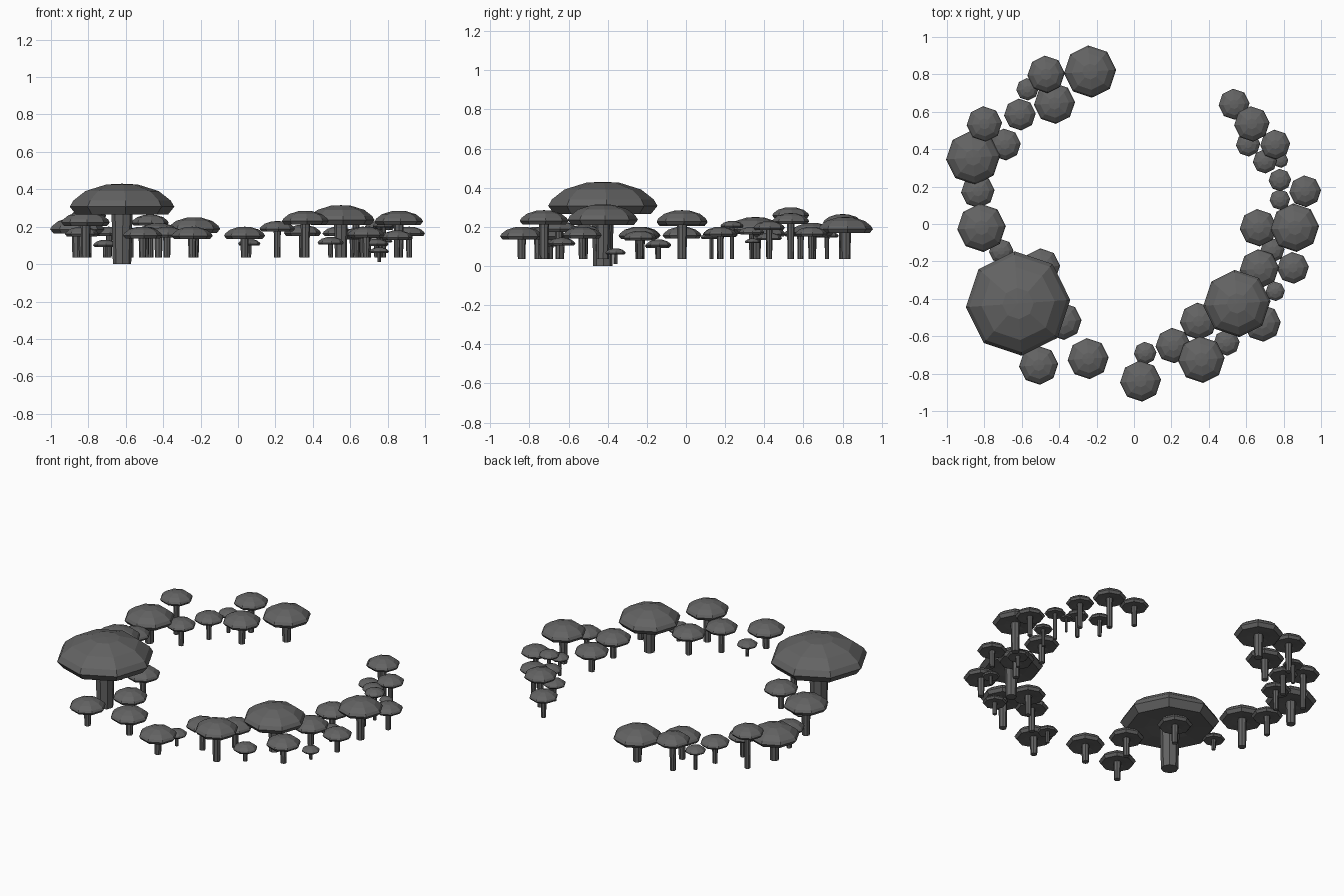
import bpy
import bmesh
import math
from mathutils import Matrix

SIDES = 8
TURN = math.radians(4)

cube = bpy.data.objects.get("Cube")
if cube:
    bpy.data.objects.remove(cube, do_unlink=True)

# Single dark grey for every mushroom
grey = bpy.data.materials.new("dark_grey")
grey.use_nodes = True
grey_colour = (0.125, 0.125, 0.125, 1.0)
grey.diffuse_color = grey_colour
shader = next(n for n in grey.node_tree.nodes if n.type == "BSDF_PRINCIPLED")
shader.inputs["Base Color"].default_value = grey_colour
shader.inputs["Roughness"].default_value = 0.8

# Cap outline from crown to gills, as (radius, drop) for a cap of radius one
CAP_PROFILE = [(0.0, 0.0), (0.3, 0.015), (0.7, 0.14), (0.93, 0.32),
               (1.0, 0.44), (0.88, 0.59), (0.5, 0.56), (0.15, 0.5)]


def lathe(name, profile, x, y):
    """Spin a (radius, height) profile into a faceted closed solid."""
    bm = bmesh.new()
    rings = []
    for radius, z in profile:
        count = SIDES if radius > 0 else 1
        ring = []
        for i in range(count):
            angle = TURN + math.tau * i / SIDES
            ring.append(bm.verts.new((radius * math.cos(angle),
                                      radius * math.sin(angle), z)))
        rings.append(ring)
    for upper, lower in zip(rings, rings[1:]):
        for i in range(SIDES):
            j = (i + 1) % SIDES
            if len(upper) == 1:
                bm.faces.new((upper[0], lower[i], lower[j]))
            else:
                bm.faces.new((upper[i], lower[i], lower[j], upper[j]))
    if len(rings[0]) > 1:
        bm.faces.new(rings[0])
    bm.faces.new(list(reversed(rings[-1])))
    bmesh.ops.recalc_face_normals(bm, faces=bm.faces)
    bm.transform(Matrix.Translation((x, y, 0)))
    mesh = bpy.data.meshes.new(name)
    bm.to_mesh(mesh)
    bm.free()
    mesh.materials.append(grey)
    obj = bpy.data.objects.new(name, mesh)
    bpy.context.collection.objects.link(obj)
    return obj


def mushroom(name, x, y, radius, top, base=0.035):
    """One domed cap on a slightly tapered stem."""
    cap = [(r * radius, top - drop * radius) for r, drop in CAP_PROFILE]
    lathe(name + "_cap", cap, x, y)
    stem = [(0.205 * radius, top - 0.45 * radius),
            (0.195 * radius, top - 0.8 * radius),
            (0.175 * radius, base)]
    lathe(name + "_stem", stem, x, y)


# Each mushroom: x, y, cap radius, crown height
back_right_arc = [
    (-0.235, 0.815, 0.14, 0.25),
    (-0.47, 0.80, 0.10, 0.265),
    (-0.425, 0.645, 0.11, 0.22),
    (-0.57, 0.72, 0.06, 0.18),
    (-0.61, 0.585, 0.085, 0.2),
    (-0.80, 0.535, 0.095, 0.3),
    (-0.69, 0.425, 0.085, 0.2),
    (-0.86, 0.355, 0.145, 0.25),
    (-0.835, 0.175, 0.09, 0.2),
]
front_right_arc = [
    (-0.815, -0.02, 0.13, 0.28),
    (-0.71, -0.145, 0.065, 0.13),
    (-0.495, -0.23, 0.1, 0.2),
    (-0.38, -0.52, 0.1, 0.2),
    (-0.51, -0.755, 0.105, 0.2),
    (-0.245, -0.72, 0.11, 0.2),
]
front_left_arc = [
    (0.035, -0.84, 0.11, 0.2),
    (0.06, -0.69, 0.06, 0.135),
    (0.21, -0.65, 0.095, 0.23),
    (0.36, -0.725, 0.125, 0.285),
    (0.345, -0.52, 0.1, 0.21),
    (0.495, -0.635, 0.07, 0.145),
    (0.55, -0.425, 0.18, 0.315),
    (0.685, -0.53, 0.1, 0.2),
    (0.67, -0.24, 0.105, 0.2),
    (0.85, -0.235, 0.085, 0.18),
    (0.74, -0.14, 0.065, 0.135),
]
back_left_arc = [
    (0.665, -0.02, 0.1, 0.2),
    (0.86, -0.02, 0.13, 0.285),
    (0.915, 0.175, 0.085, 0.2),
    (0.78, 0.13, 0.055, 0.17),
    (0.78, 0.235, 0.06, 0.23),
    (0.70, 0.335, 0.065, 0.2),
    (0.755, 0.425, 0.08, 0.23),
    (0.785, 0.34, 0.04, 0.14),
    (0.61, 0.425, 0.065, 0.17),
    (0.63, 0.535, 0.095, 0.27),
    (0.535, 0.64, 0.083, 0.2),
]

arcs = {
    "back_right_mushroom": back_right_arc,
    "front_right_mushroom": front_right_arc,
    "front_left_mushroom": front_left_arc,
    "back_left_mushroom": back_left_arc,
}
for arc_name, plants in arcs.items():
    for number, plant in enumerate(plants, start=1):
        mushroom(f"{arc_name}_{number}", *plant)

# The giant and the tiniest sprout sit lower than the rest
mushroom("giant_mushroom", -0.62, -0.425, 0.28, 0.43, base=0.0)
mushroom("tiny_mushroom", 0.755, -0.36, 0.052, 0.09, base=0.01)
